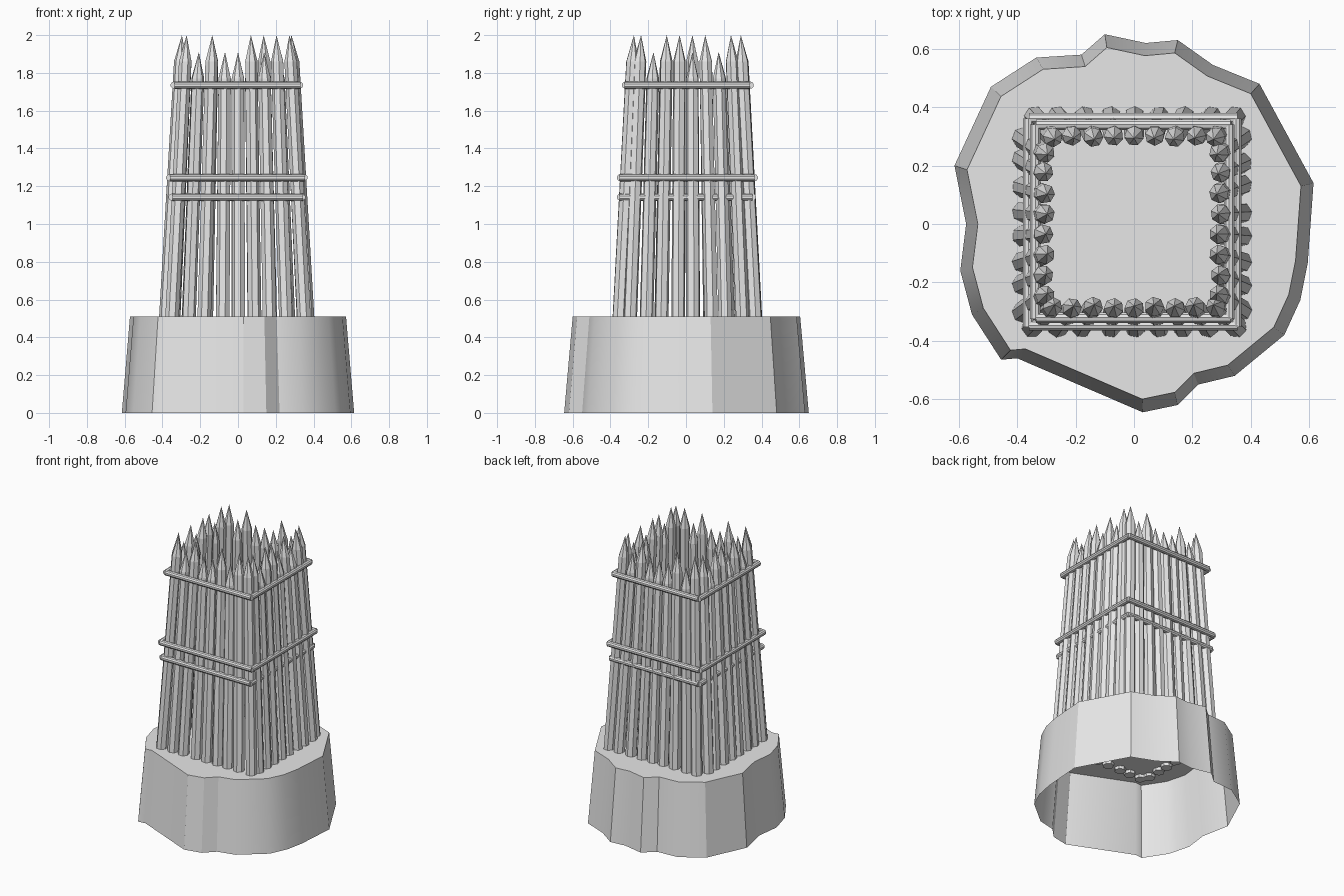
import bpy, bmesh, math, random
from mathutils import Vector

random.seed(4)
cube = bpy.data.objects.get("Cube")
if cube:
    bpy.data.objects.remove(cube, do_unlink=True)

grey = bpy.data.materials.new("plain grey")
grey.use_nodes = True
colour = (0.8, 0.8, 0.8, 1)
grey.diffuse_color = colour
grey.node_tree.nodes["Principled BSDF"].inputs["Base Color"].default_value = colour


def finish(name, bm, smooth):
    """Turn a bmesh into a named object with the grey material."""
    mesh = bpy.data.meshes.new(name)
    bm.to_mesh(mesh)
    bm.free()
    mesh.materials.append(grey)
    obj = bpy.data.objects.new(name, mesh)
    bpy.context.collection.objects.link(obj)
    if smooth:
        bpy.ops.object.select_all(action='DESELECT')
        obj.select_set(True)
        bpy.context.view_layer.objects.active = obj
        bpy.ops.object.shade_smooth_by_angle(angle=math.radians(30))
    return obj


def bridge(bm, low, high):
    """Join two rings of equal length with quads."""
    n = len(low)
    for i in range(n):
        j = (i + 1) % n
        bm.faces.new((low[i], low[j], high[j], high[i]))


# Rocky mound: an uneven outline, tapered, open underneath
outline = [(-.10, .65), (-.18, .58), (-.335, .57), (-.49, .47), (-.615, .20),
           (-.575, 0), (-.595, -.16), (-.555, -.31), (-.455, -.465), (-.40, -.46),
           (.03, -.645), (.15, -.62), (.22, -.55), (.345, -.52), (.515, -.38),
           (.57, -.26), (.595, -.135), (.615, .14), (.43, .48), (.27, .545),
           (.15, .63), (.04, .62)]
MOUND_TOP = 0.51
bm = bmesh.new()
foot = [bm.verts.new((x, y, 0)) for x, y in outline]
rim = [bm.verts.new((x * .93, y * .93, MOUND_TOP)) for x, y in outline]
bridge(bm, foot, rim)
bm.faces.new(rim)
finish("mound", bm, True)


# Stakes: seven-sided logs leaning inward, sharpened at the top
def stake(name, low, high, height):
    bm = bmesh.new()
    sides = 7
    turn = random.uniform(0, math.tau)
    z_low = MOUND_TOP - .02

    def ring(z, radius):
        centre = Vector(low).lerp(Vector(high), (z - z_low) / (2 - z_low))
        return [bm.verts.new((centre.x + radius * math.cos(turn + math.tau * k / sides),
                              centre.y + radius * math.sin(turn + math.tau * k / sides), z))
                for k in range(sides)]

    bottom = ring(z_low, .037)
    shoulder = ring(height - .14, .034)
    bridge(bm, bottom, shoulder)
    bm.faces.new(bottom[::-1])
    tip = bm.verts.new(Vector(low).lerp(Vector(high), (height - z_low) / (2 - z_low)).to_3d())
    tip.co.z = height
    for k in range(sides):
        bm.faces.new((shoulder[k], shoulder[(k + 1) % sides], tip))
    finish(name, bm, False)


# Each wall: T is a tall stake, S is a short one
walls = {"front": "TSTSSTSTT", "back": "TSTSSSTST",
         "left": "TSTTSTST", "right": "TSTSTTST"}
for side, pattern in walls.items():
    for i, kind in enumerate(pattern):
        along = (i - (len(pattern) - 1) / 2) * .068
        sign = 1 if side in ("back", "left") else -1
        ends = []
        for depth, spread in (((.36, .375), 1.27), ((.283, .29), 1)):
            wobble = random.uniform(-.008, .008) if spread > 1 else 0
            if side in ("front", "back"):
                ends.append((along * spread + wobble, sign * depth[0] + .007))
            else:
                ends.append((sign * depth[1] - .007, along * spread + wobble))
        stake(f"{side}_stake_{i + 1}", *ends, 2.0 if kind == "T" else 1.91)


# Rails: round poles tied around the stakes
def rail(name, start, end, radius=.019, sides=10):
    a, b = Vector(start), Vector(end)
    bm = bmesh.new()
    bmesh.ops.create_cone(bm, cap_ends=True, segments=sides, radius1=radius,
                          radius2=radius, depth=(b - a).length)
    bm.transform((b - a).to_track_quat('Z', 'Y').to_matrix().to_4x4())
    bmesh.ops.translate(bm, verts=bm.verts, vec=(a + b) / 2)
    finish(name, bm, True)


levels = {"upper": (1.735, .326, .33, .326), "middle": (1.245, .352, .352, .35),
          "lower": (1.142, .352, .342, .338)}
for level, (z, front, back, side) in levels.items():
    reach = side + .01
    rail(f"{level}_front_rail", (-reach, -front + .005, z), (reach - .005, -front + .005, z))
    rail(f"{level}_back_rail", (-reach, back + .01, z), (reach - .005, back + .01, z))
    rail(f"{level}_left_rail", (side, -front, z), (side, back + .01, z))
    rail(f"{level}_right_rail", (-side - .012, -front, z), (-side - .012, back + .01, z))
